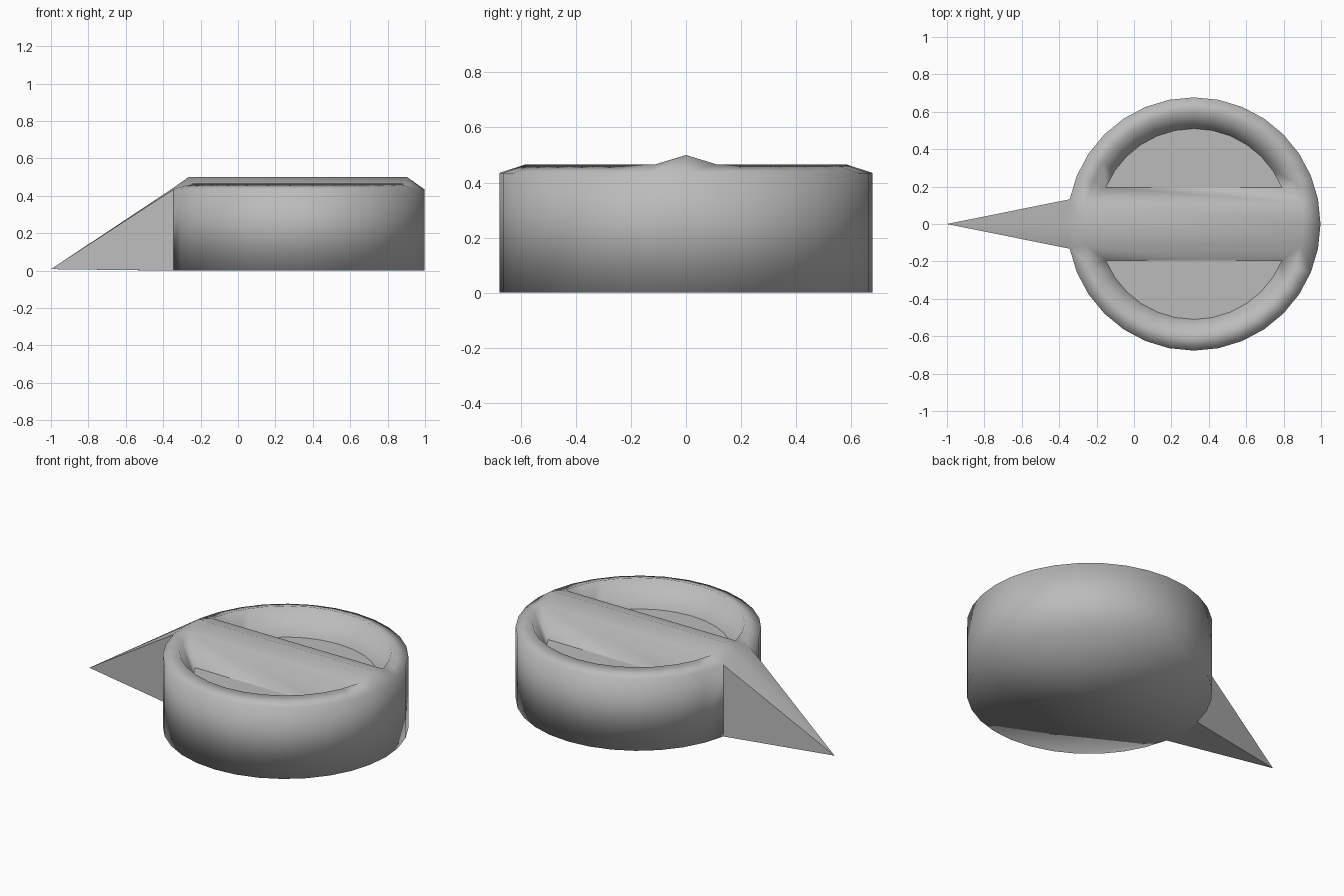
import bpy, bmesh
from math import cos, sin, tau

cube = bpy.data.objects.get("Cube")
if cube:
    bpy.data.objects.remove(cube, do_unlink=True)

SIDES = 32
HALF = SIDES // 2
CENTRE_X = 0.32

grey = bpy.data.materials.new("plain grey")
grey.use_nodes = True
colour = (0.5, 0.5, 0.5, 1)
grey.diffuse_color = colour
grey.node_tree.nodes["Principled BSDF"].inputs["Base Color"].default_value = colour

bm = bmesh.new()


def ring(radius, z, keep=lambda k: True):
    """Ring of vertices, indexed by step around the dial."""
    return {k: bm.verts.new((CENTRE_X + radius * cos(tau * k / SIDES),
                             radius * sin(tau * k / SIDES), z))
            for k in range(SIDES) if keep(k)}


def face(*verts, smooth=True):
    f = bm.faces.new(verts)
    f.smooth = smooth
    return f


base = ring(0.677, 0)
shoulder = ring(0.677, 0.435)
rim = ring(0.585, 0.465)
floor = ring(0.51, 0.31, lambda k: 2 <= k % HALF <= HALF - 2)

# Raise the two rim points that carry the crest of the grip
for k in (0, HALF):
    rim[k].co.z = 0.5

# Outer wall (open where the pointer joins) and sloping rim
for k in range(SIDES):
    n = (k + 1) % SIDES
    if k not in (HALF - 1, HALF):
        face(base[k], base[n], shoulder[n], shoulder[k])
    face(shoulder[k], shoulder[n], rim[n], rim[k])

# Underside
face(*[base[k] for k in range(SIDES)])

# Each half of the top: grip slopes, pocket wall and flat pocket floor
for start in (0, HALF):
    r = [rim[(start + i) % SIDES] for i in range(HALF + 1)]
    f = {i: floor[start + i] for i in range(2, HALF - 1)}
    last = HALF - 2
    face(r[0], r[1], r[HALF - 1], r[HALF])
    face(r[1], f[2], f[last], r[HALF - 1])
    face(r[1], r[2], f[2])
    face(r[last], r[HALF - 1], f[last])
    for i in range(2, last):
        face(r[i], r[i + 1], f[i + 1], f[i])
    face(*f.values(), smooth=False)

# Pointer tapering down to a tip on the ground
tip = bm.verts.new((-1, 0, 0.008))
a, m, b = HALF - 1, HALF, HALF + 1
face(shoulder[a], shoulder[m], tip)
face(shoulder[m], shoulder[b], tip)
face(base[a], shoulder[a], tip, smooth=False)
face(base[b], shoulder[b], tip, smooth=False)
face(base[a], base[m], tip, smooth=False)
face(base[m], base[b], tip, smooth=False)

bmesh.ops.recalc_face_normals(bm, faces=bm.faces)
mesh = bpy.data.meshes.new("pointer_dial")
bm.to_mesh(mesh)
bm.free()
mesh.materials.append(grey)
dial = bpy.data.objects.new("pointer_dial", mesh)
bpy.context.collection.objects.link(dial)
